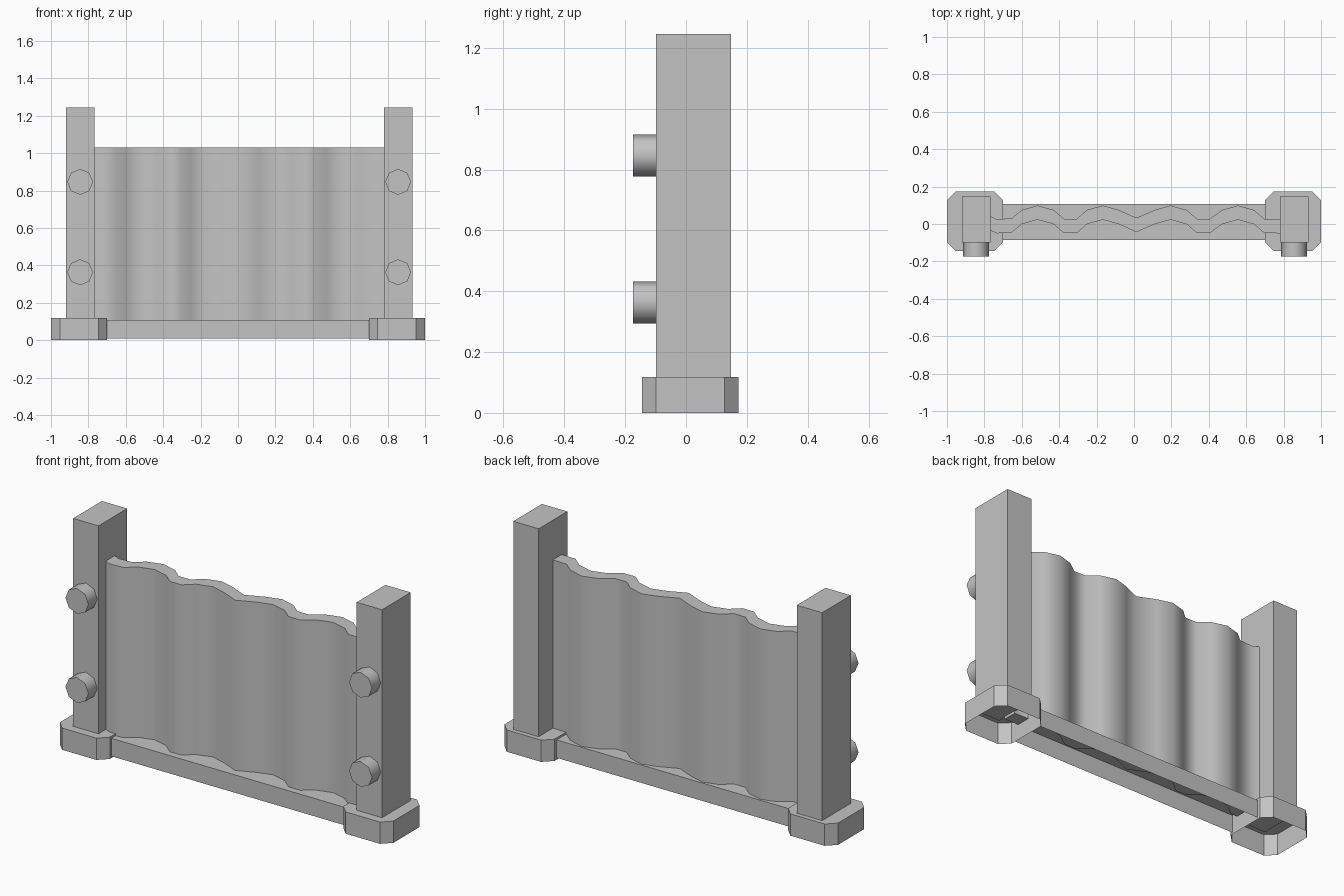
import bpy, bmesh, math
from mathutils import Matrix

cube = bpy.data.objects.get("Cube")
if cube:
    bpy.data.objects.remove(cube, do_unlink=True)

# Single plain grey
grey = bpy.data.materials.new("grey_metal")
grey.use_nodes = True
COLOR = (0.55, 0.55, 0.55, 1)
grey.diffuse_color = COLOR
grey.node_tree.nodes["Principled BSDF"].inputs["Base Color"].default_value = COLOR


def finish(name, bm, smooth=None):
    mesh = bpy.data.meshes.new(name)
    bm.to_mesh(mesh)
    bm.free()
    mesh.materials.append(grey)
    obj = bpy.data.objects.new(name, mesh)
    bpy.context.collection.objects.link(obj)
    if smooth:
        bpy.ops.object.select_all(action='DESELECT')
        obj.select_set(True)
        bpy.context.view_layer.objects.active = obj
        bpy.ops.object.shade_smooth_by_angle(angle=math.radians(smooth))
    return obj


def prism(name, outline, z0, z1, open_bottom=False, smooth=None):
    """Extrude a counter-clockwise xy outline from z0 to z1."""
    bm = bmesh.new()
    low = [bm.verts.new((x, y, z0)) for x, y in outline]
    high = [bm.verts.new((x, y, z1)) for x, y in outline]
    n = len(outline)
    for i in range(n):
        j = (i + 1) % n
        bm.faces.new((low[i], low[j], high[j], high[i]))
    bm.faces.new(high)
    if not open_bottom:
        bm.faces.new(low[::-1])
    return finish(name, bm, smooth)


def rect(x0, x1, y0, y1, c=0):
    if not c:
        return [(x0, y0), (x1, y0), (x1, y1), (x0, y1)]
    return [(x0 + c, y0), (x1 - c, y0), (x1, y0 + c), (x1, y1 - c),
            (x1 - c, y1), (x0 + c, y1), (x0, y1 - c), (x0, y0 + c)]


def bolt(name, x, z):
    bm = bmesh.new()
    place = Matrix.Translation((x, -0.135, z)) @ Matrix.Rotation(math.pi / 2, 4, 'X')
    bmesh.ops.create_cone(bm, cap_ends=True, segments=8, radius1=0.069,
                          radius2=0.069, depth=0.077, matrix=place)
    finish(name, bm, smooth=50)


# Post, hollow foot and two bolts at each end
for side, cx in (("right", -0.85), ("left", 0.85)):
    prism(side + "_foot", rect(cx - 0.15, cx + 0.15, -0.145, 0.173, 0.047),
          0, 0.118, open_bottom=True)
    prism(side + "_post", rect(cx - 0.07, cx + 0.082, -0.098, 0.148), 0.1, 1.245)
    for level, z in (("lower", 0.363), ("upper", 0.846)):
        bolt(f"{side}_{level}_bolt", cx + 0.006, z)

# Hollow rail between the feet
prism("bottom_rail", rect(-0.7, 0.7, -0.085, 0.108), 0.01, 0.107, open_bottom=True)

# Corrugated panel: centre line of waves, front and back offset
wave = [(-0.78, 0.01), (-0.735, -0.012), (-0.655, -0.008)]
for peak in (-0.515, -0.167, 0.196, 0.556):
    wave += [(peak - 0.085, 0.037), (peak, 0.061), (peak + 0.085, 0.037)]
    if peak == -0.167:
        wave.append((0.013, -0.005))
    else:
        wave += [(peak + 0.14, -0.01), (peak + 0.21, -0.01)]
wave[-1] = (0.785, -0.012)
HALF = 0.038
front = [(x, y - HALF) for x, y in wave]
back = [(x, y + HALF) for x, y in reversed(wave)]
prism("corrugated_panel", front + back, 0.085, 1.03, smooth=60)
